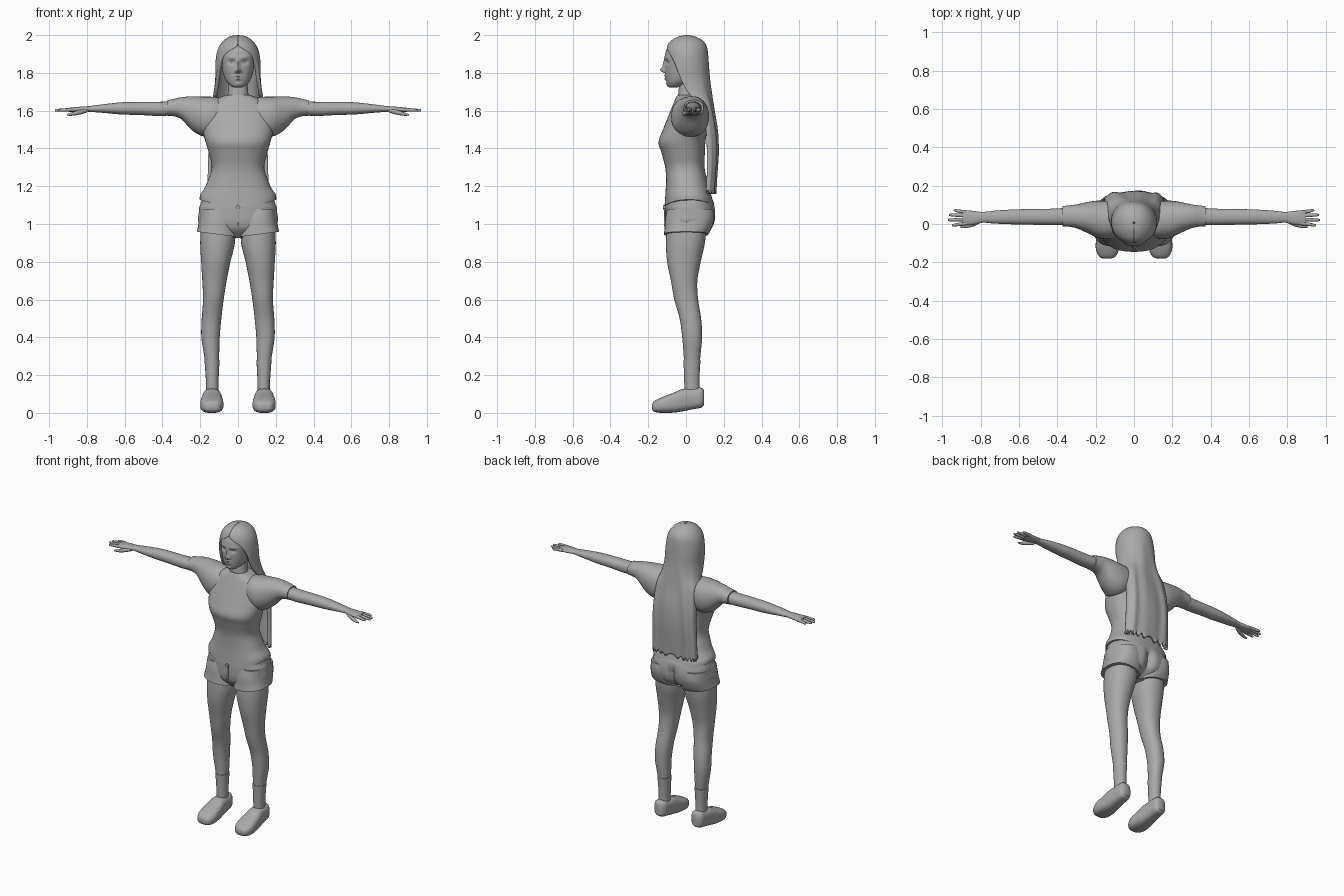
import bpy, bmesh, math

GREY = bpy.data.materials.new("plain grey")
GREY.diffuse_color = (0.4, 0.4, 0.4, 1)
PLACE = {'Z': lambda t, a, b: [a, b, t],
         'X': lambda t, a, b: [t, a, b],
         'Y': lambda t, a, b: [a, t, b]}


def spline(rows, k):
    """Catmull-Rom resampling of a list of equal-length rows."""
    out = []
    for i in range(len(rows) - 1):
        p0, p1, p2 = rows[max(i - 1, 0)], rows[i], rows[i + 1]
        p3 = rows[min(i + 2, len(rows) - 1)]
        for s in range(k):
            u = s / k
            out.append([0.5 * (2 * b + (c - a) * u + (2 * a - 5 * b + 4 * c - d) * u * u
                               + (3 * b - a - 3 * c + d) * u ** 3)
                        for a, b, c, d in zip(p0, p1, p2, p3)])
    return out + [list(rows[-1])]


def power(v, p):
    return math.copysign(abs(v) ** (2 / p), v)


def finish(name, bm, mirror=False, angle=40):
    me = bpy.data.meshes.new(name)
    bm.to_mesh(me)
    bm.free()
    me.materials.append(GREY)
    me.shade_smooth()
    me.set_sharp_from_angle(angle=math.radians(angle))
    ob = bpy.data.objects.new(name, me)
    bpy.context.collection.objects.link(ob)
    if mirror:
        ob.modifiers.new("mirror", 'MIRROR').use_mirror_merge = False
    return ob


def loft(name, rows, axis='Z', n=32, k=4, p=2.2, mirror=False, warp=None):
    """Closed skin over rounded sections; row = (position, low, high, low, high)."""
    bm = bmesh.new()
    rings = []
    for t, a0, a1, b0, b1 in spline(rows, k):
        ring = []
        for j in range(n):
            w = 2 * math.pi * j / n
            a = (a0 + a1) / 2 + (a1 - a0) / 2 * power(math.cos(w), p)
            b = (b0 + b1) / 2 + (b1 - b0) / 2 * power(math.sin(w), p)
            co = PLACE[axis](t, a, b)
            ring.append(bm.verts.new(warp(*co) if warp else co))
        rings.append(ring)
    for r, s in zip(rings, rings[1:]):
        for j in range(n):
            bm.faces.new((r[j], r[(j + 1) % n], s[(j + 1) % n], s[j]))
    bm.faces.new(rings[0])
    bm.faces.new(rings[-1])
    bmesh.ops.recalc_face_normals(bm, faces=bm.faces)
    return finish(name, bm, mirror)


# head, with face features raised or sunk as soft bumps (x, z, width, height, amount)
BUMPS = [(0, 1.815, .012, .013, .025), (0, 1.842, .009, .025, .011),
         (.013, 1.806, .008, .008, .008), (0, 1.784, .02, .006, .008),
         (0, 1.768, .017, .007, .009), (0, 1.738, .018, .012, .006),
         (.034, 1.857, .019, .012, -.012), (.036, 1.881, .024, .007, .004)]


def face(x, y, z):
    if y < -0.03:
        for bx, bz, sx, sz, amt in BUMPS:
            y -= amt * math.exp(-((abs(x) - bx) / sx) ** 2 - ((z - bz) / sz) ** 2)
    return x, y, z


loft("head", [(1.722, -.02, .02, -.085, -.045), (1.732, -.04, .04, -.095, -.02),
              (1.755, -.062, .062, -.103, .03), (1.79, -.077, .077, -.108, .07),
              (1.84, -.087, .087, -.112, .09), (1.89, -.092, .092, -.112, .095),
              (1.935, -.083, .083, -.098, .085), (1.965, -.055, .055, -.065, .055),
              (1.975, -.02, .02, -.02, .02)], n=112, k=8, warp=face)

bm = bmesh.new()
bmesh.ops.create_uvsphere(bm, u_segments=16, v_segments=10, radius=.012)
bmesh.ops.translate(bm, verts=bm.verts, vec=(.034, -.085, 1.857))
finish("eye", bm, mirror=True)

loft("neck", [(1.6, -.075, .075, -.05, .07), (1.67, -.058, .058, -.043, .06),
              (1.72, -.052, .052, -.038, .06), (1.78, -.05, .05, -.03, .06)])

# long hair: sheet wrapped round the back; row = (z, half width, centre y, depth, wrap angle, squareness)
bm = bmesh.new()
grid = []
M = 72
for z, a, cy, b, wrap, p in spline(
        [(2.0, .006, .005, .006, 3.14, 2), (1.992, .045, .005, .045, 3.14, 2),
         (1.97, .077, .005, .085, 3.14, 2), (1.94, .1, .005, .105, 3.05, 2),
         (1.9, .114, .005, .112, 2.5, 2), (1.84, .12, .008, .114, 2.15, 2.1),
         (1.76, .121, .012, .117, 1.85, 2.2), (1.69, .13, .03, .108, 1.65, 2.4),
         (1.62, .143, .085, .062, 1.57, 2.6), (1.5, .152, .105, .06, 1.57, 3),
         (1.38, .157, .11, .06, 1.57, 3.2), (1.27, .16, .11, .053, 1.57, 3.2),
         (1.17, .163, .105, .052, 1.57, 3.2)], 5):
    row = []
    for j in range(M + 1):
        t = (2 * j / M - 1) * wrap
        lower = min(1, max(0, (1.9 - z) / .4))
        ripple = .004 * lower * math.sin(9 * t + math.sin(6 * z))
        ends = .012 * math.sin(j * 1.1) * max(0, (1.22 - z) / .05)
        row.append(bm.verts.new((a * power(math.sin(t), p),
                                 cy + (b + ripple) * power(math.cos(t), p), z + ends)))
    grid.append(row)
for r, s in zip(grid, grid[1:]):
    for j in range(M):
        bm.faces.new((r[j], r[j + 1], s[j + 1], s[j]))
hair = finish("long_hair", bm, angle=50)
solid = hair.modifiers.new("thickness", 'SOLIDIFY')
solid.thickness, solid.offset = .02, -1


# shirt body with a hem that dips at the middle, and wide sleeves
def hem(x, y, z):
    return x, y, z + .035 * (x / .2) ** 2 * max(0, min(1, (1.2 - z) / .08))


loft("shirt_body", [(1.093, -.203, .203, -.114, .148), (1.13, -.198, .198, -.111, .14),
                    (1.22, -.164, .164, -.106, .115), (1.3, -.139, .139, -.11, .098),
                    (1.38, -.156, .156, -.131, .1), (1.435, -.172, .172, -.145, .103),
                    (1.5, -.187, .187, -.122, .112), (1.58, -.185, .185, -.09, .118),
                    (1.64, -.15, .15, -.066, .108), (1.668, -.1, .1, -.054, .09),
                    (1.682, -.066, .066, -.046, .072)], n=64, k=5, p=2.4, warp=hem)
loft("sleeve", [(.05, -.05, .09, 1.5, 1.655), (.12, -.075, .115, 1.47, 1.672),
                (.18, -.075, .122, 1.463, 1.674), (.24, -.048, .115, 1.493, 1.676),
                (.3, -.022, .102, 1.555, 1.671), (.34, -.014, .097, 1.57, 1.662),
                (.372, -.012, .093, 1.573, 1.656)], axis='X', mirror=True)


# shorts: pelvis with a cleft at the back and raised side pockets, then two wide legs
def seat(x, y, z):
    if y > .06 and z < 1.11:
        y -= .028 * math.exp(-(x / .025) ** 2) * min(1, (1.11 - z) / .06)
    if abs(x) > .12 and -.09 < y < .02 and 1.0 < z < 1.1:
        x *= 1.025
    return x, y, z


def leg_hem(x, y, z):
    return x, y, z + .13 * (x - .2) * max(0, min(1, (1.03 - z) / .05))


loft("shorts_seat", [(1.15, -.185, .185, -.1, .13), (1.11, -.197, .197, -.108, .148),
                     (1.06, -.203, .203, -.11, .157), (1.01, -.205, .205, -.108, .152),
                     (.97, -.17, .17, -.095, .13), (.925, -.05, .05, -.05, .06)],
     n=96, k=6, p=2.4, warp=seat)
loft("shorts_leg", [(1.08, .02, .2, -.1, .145), (1.03, .008, .205, -.11, .15),
                    (.99, .004, .211, -.113, .137), (.957, .003, .218, -.117, .118)],
     p=2.4, mirror=True, warp=leg_hem)
loft("waist_button", [(-.122, -.012, .012, 1.078, 1.1), (-.1, -.012, .012, 1.078, 1.1)],
     axis='Y', n=16, k=1)
loft("fly_seam", [(-.116, -.006, .006, .99, 1.08), (-.095, -.006, .006, .99, 1.08)],
     axis='Y', n=16, k=1, p=5)

# legs, socks and shoes
loft("leg", [(1.0, .015, .195, -.1, .11), (.9, .016, .2, -.106, .1),
             (.8, .04, .195, -.1, .078), (.7, .06, .189, -.08, .06),
             (.6, .076, .185, -.062, .064), (.5, .088, .192, -.034, .08),
             (.4, .097, .194, -.02, .085), (.3, .1, .179, -.012, .076),
             (.2, .106, .168, -.006, .068), (.1, .106, .166, -.005, .07)],
     n=40, mirror=True)
loft("sock", [(.1, .103, .169, -.008, .073), (.15, .103, .169, -.009, .071),
              (.22, .101, .173, -.011, .073), (.28, .097, .178, -.014, .077)], mirror=True)
loft("shoe", [(-.179, .115, .165, .02, .045), (-.168, .095, .183, .006, .062),
              (-.13, .078, .199, 0, .082), (-.07, .08, .197, .001, .105),
              (-.02, .086, .19, .008, .126), (.03, .091, .184, .018, .13),
              (.078, .096, .179, .027, .134), (.096, .112, .163, .04, .12)],
     axis='Y', p=2.8, mirror=True)

# arms, palms, fingers and thumbs
loft("arm", [(.33, -.006, .086, 1.576, 1.65), (.42, -.006, .08, 1.572, 1.647),
             (.52, -.004, .078, 1.577, 1.647), (.62, -.002, .076, 1.58, 1.644),
             (.72, .002, .07, 1.589, 1.633), (.79, .008, .062, 1.594, 1.624),
             (.82, .008, .062, 1.596, 1.622)], axis='X', mirror=True)
loft("palm", [(.78, .01, .06, 1.596, 1.623), (.82, 0, .066, 1.593, 1.622),
              (.86, -.006, .07, 1.592, 1.619), (.895, -.004, .07, 1.594, 1.615)],
     axis='X', mirror=True)
for i, (y, tip) in enumerate([(.003, .95), (.024, .97), (.044, .965), (.062, .94)]):
    spread = (i - 1.5) * .003
    loft("finger", [(.87, y - .009, y + .009, 1.595, 1.615),
                    (.91, y + spread - .009, y + spread + .009, 1.595, 1.613),
                    (tip - .01, y + 2 * spread - .007, y + 2 * spread + .007, 1.595, 1.609),
                    (tip, y + 2 * spread - .003, y + 2 * spread + .003, 1.599, 1.605)],
         axis='X', n=12, mirror=True)
loft("thumb", [(.8, .005, .03, 1.59, 1.612), (.84, -.014, .012, 1.579, 1.604),
               (.88, -.021, -.003, 1.573, 1.591), (.905, -.02, -.01, 1.574, 1.582)],
     axis='X', n=12, mirror=True)
